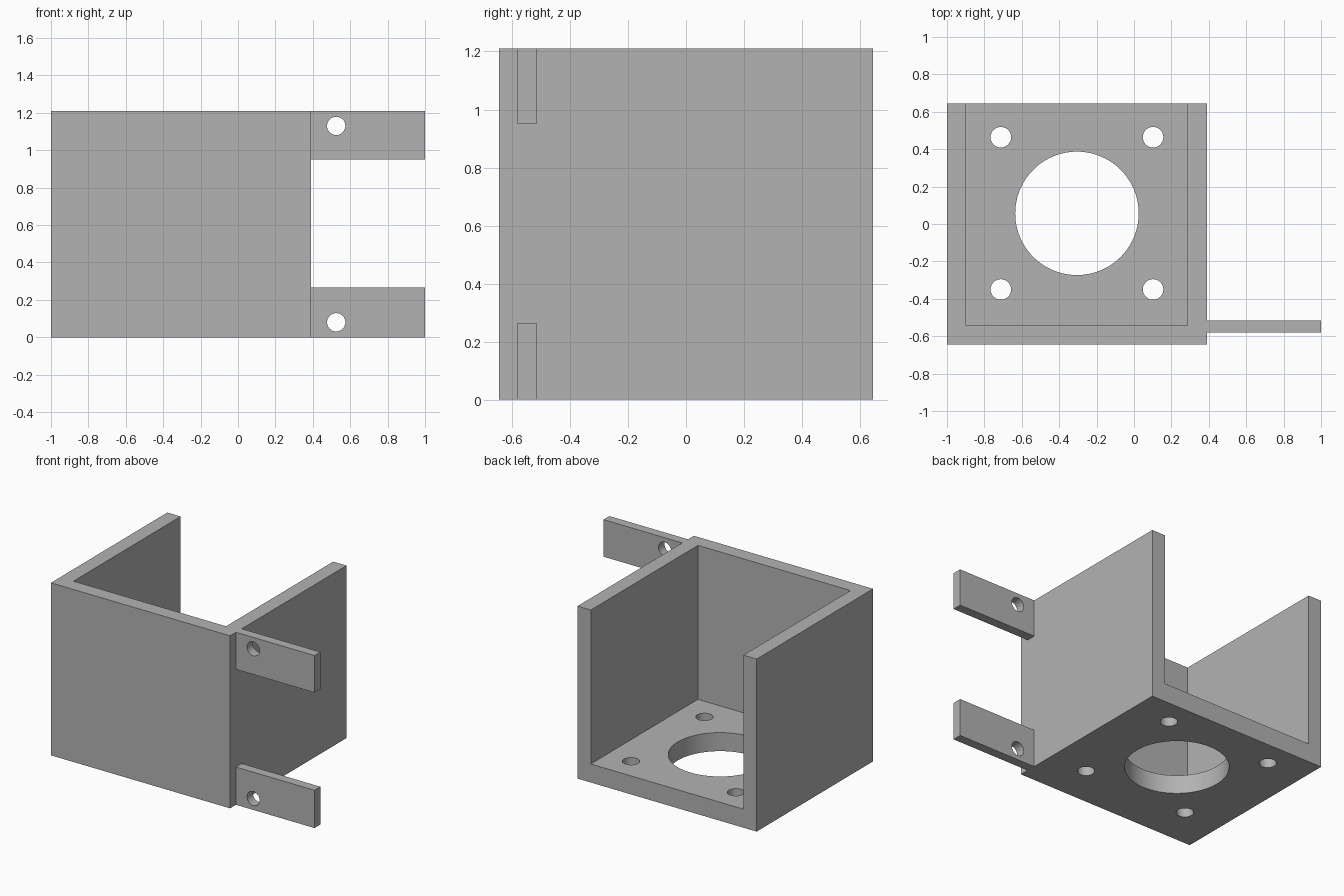
import bpy
import math

if "Cube" in bpy.data.objects:
    bpy.data.objects.remove(bpy.data.objects["Cube"], do_unlink=True)

# Single grey material
grey = bpy.data.materials.new("plain_grey")
grey.use_nodes = True
colour = (0.45, 0.45, 0.45, 1)
grey.diffuse_color = colour
grey.node_tree.nodes["Principled BSDF"].inputs["Base Color"].default_value = colour


def box(name, low, high):
    centre = [(a + b) / 2 for a, b in zip(low, high)]
    bpy.ops.mesh.primitive_cube_add(size=1, location=centre)
    ob = bpy.context.object
    ob.name = name
    ob.scale = [b - a for a, b in zip(low, high)]
    bpy.ops.object.transform_apply(location=True, rotation=True, scale=True)
    ob.data.materials.append(grey)
    return ob


def drill(centre, radius, depth, tilt=0, sides=32):
    bpy.ops.mesh.primitive_cylinder_add(
        vertices=sides, radius=radius, depth=depth, location=centre, rotation=(tilt, 0, 0))
    ob = bpy.context.object
    ob.name = "hole_cutter"
    ob.data.materials.append(grey)
    return ob


def cut(target, cutters):
    for cutter in cutters:
        cutter.hide_render = True
        mod = target.modifiers.new("cut", 'BOOLEAN')
        mod.operation = 'DIFFERENCE'
        mod.solver = 'EXACT'
        mod.object = cutter
        bpy.ops.object.select_all(action='DESELECT')
        target.select_set(True)
        bpy.context.view_layer.objects.active = target
        bpy.ops.object.modifier_apply(modifier=mod.name)
        bpy.data.objects.remove(cutter, do_unlink=True)
    bpy.ops.object.shade_smooth_by_angle(angle=math.radians(30))


LEFT, RIGHT, DEPTH, HEIGHT = -1.0, 0.39, 0.645, 1.21
WALL, FLOOR = 0.103, 0.13
HOLE_X, HOLE_Y, PITCH = -0.305, 0.057, 0.407

# Motor housing: open at the top and back
housing = box("housing", (LEFT, -DEPTH, 0), (RIGHT, DEPTH, HEIGHT))
cavity = box("cavity_cutter", (LEFT + WALL, -DEPTH + WALL, FLOOR),
             (RIGHT - WALL, DEPTH + 1, HEIGHT + 1))

# Central opening and four screw holes in the floor
cutters = [cavity, drill((HOLE_X, HOLE_Y, 0.05), 0.33, 0.5, sides=96)]
for sx in (-1, 1):
    for sy in (-1, 1):
        cutters.append(drill((HOLE_X + sx * PITCH, HOLE_Y + sy * PITCH, 0.05), 0.055, 0.5))
cut(housing, cutters)

# Mounting tabs on the side, each with a bolt hole
for name, low, high, hole in (("lower_tab", 0, 0.265, 0.08),
                              ("upper_tab", 0.95, HEIGHT, 1.13)):
    tab = box(name, (RIGHT, -0.58, low), (1, -0.515, high))
    cut(tab, [drill((0.525, -0.55, hole), 0.049, 0.4, math.pi / 2)])
